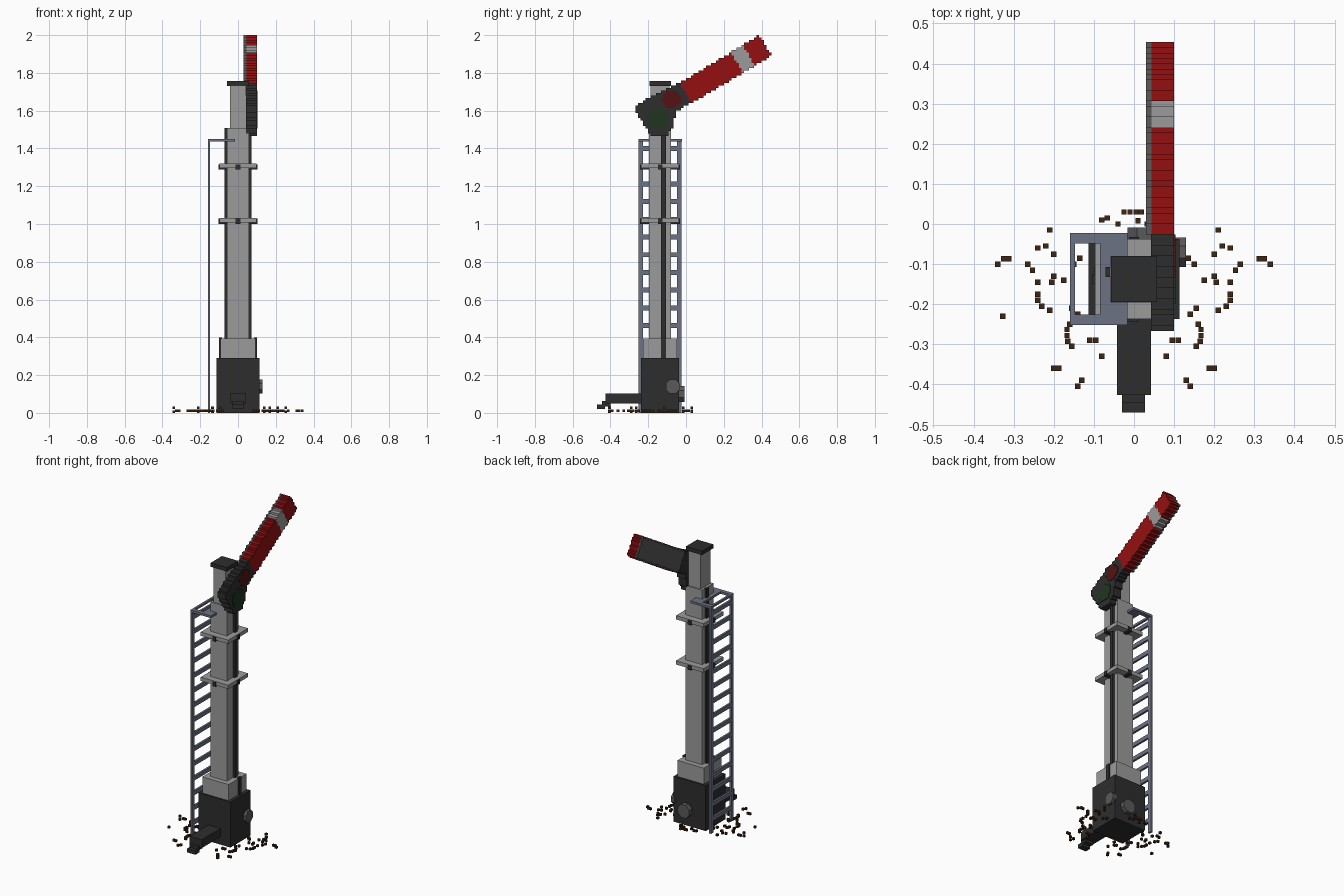
import bpy, bmesh, math
from mathutils import Matrix

cube = bpy.data.objects.get("Cube")
if cube:
    bpy.data.objects.remove(cube, do_unlink=True)

V = 1 / 75      # block size
CY = -0.1375    # post centre in y


def material(name, r, g, b):
    m = bpy.data.materials.new(name)
    m.use_nodes = True
    m.diffuse_color = (r, g, b, 1)
    bsdf = next(n for n in m.node_tree.nodes if n.type == 'BSDF_PRINCIPLED')
    bsdf.inputs["Base Color"].default_value = (r, g, b, 1)
    return m


LIGHT = material("light grey", 0.33, 0.33, 0.33)
DARK = material("dark iron", 0.027, 0.027, 0.027)
MID = material("mid grey", 0.10, 0.10, 0.10)
RED = material("signal red", 0.30, 0.005, 0.005)
STEEL = material("blue grey steel", 0.15, 0.17, 0.23)
RED_GLASS = material("red glass", 0.09, 0.006, 0.006)
GREEN_GLASS = material("green glass", 0.014, 0.036, 0.014)
EARTH = material("brown earth", 0.045, 0.018, 0.006)


def finish(name, bm, mat):
    bmesh.ops.recalc_face_normals(bm, faces=bm.faces)
    mesh = bpy.data.meshes.new(name)
    bm.to_mesh(mesh)
    bm.free()
    mesh.materials.append(mat)
    ob = bpy.data.objects.new(name, mesh)
    bpy.context.collection.objects.link(ob)
    return ob


def boxes(name, mat, items):
    """One object made of boxes given as (x0, x1, y0, y1, z0, z1)."""
    bm = bmesh.new()
    for x0, x1, y0, y1, z0, z1 in items:
        m = Matrix.Translation(((x0 + x1) / 2, (y0 + y1) / 2, (z0 + z1) / 2))
        m = m @ Matrix.Diagonal((x1 - x0, y1 - y0, z1 - z0, 1))
        bmesh.ops.create_cube(bm, size=1, matrix=m)
    return finish(name, bm, mat)


def square(half_x, half_y, z0, z1):
    return (-half_x, half_x, CY - half_y, CY + half_y, z0, z1)


def stepped_plate(name, mat, outline, x0, x1):
    """Extrude a y-z outline along x, with its edge stepped to blocks."""
    left, right = [], []
    z_min = min(p[1] for p in outline)
    z_max = max(p[1] for p in outline)
    for row in range(math.floor(z_min / V), math.ceil(z_max / V)):
        zc = (row + 0.5) * V
        hits = []
        for (ya, za), (yb, zb) in zip(outline, outline[1:] + outline[:1]):
            if (za > zc) != (zb > zc):
                hits.append(ya + (yb - ya) * (zc - za) / (zb - za))
        if not hits:
            continue
        lo, hi = round(min(hits) / V) * V, round(max(hits) / V) * V
        if hi - lo < V / 2:
            continue
        left += [(lo, row * V), (lo, (row + 1) * V)]
        right += [(hi, row * V), (hi, (row + 1) * V)]
    bm = bmesh.new()
    face = bm.faces.new([bm.verts.new((x0, y, z)) for y, z in left + right[::-1]])
    ext = bmesh.ops.extrude_face_region(bm, geom=[face])
    moved = [v for v in ext["geom"] if isinstance(v, bmesh.types.BMVert)]
    bmesh.ops.translate(bm, verts=moved, vec=(x1 - x0, 0, 0))
    bmesh.ops.remove_doubles(bm, verts=bm.verts, dist=1e-5)
    return finish(name, bm, mat)


def circle(y, z, r):
    return [(y + r * math.cos(i * math.pi / 8), z + r * math.sin(i * math.pi / 8))
            for i in range(16)]


def disc(name, mat, centre, r, depth, rotation):
    bm = bmesh.new()
    m = Matrix.Translation(centre) @ rotation @ Matrix.Rotation(math.pi / 8, 4, 'Z')
    bmesh.ops.create_cone(bm, cap_ends=True, segments=8, radius1=r, radius2=r,
                          depth=depth, matrix=m)
    return finish(name, bm, mat)


# Post, from the footing up to the cap
boxes("base_cabinet", DARK, [square(0.113, 0.1, 0, 0.29)])
boxes("post_footing", LIGHT, [square(0.093, 0.09, 0.29, 0.393)])
boxes("lower_post", LIGHT, [square(0.058, 0.058, 0.39, 1.507)])
boxes("upper_post", LIGHT, [square(0.042, 0.05, 1.507, 1.733)])
boxes("post_cap", DARK, [square(0.057, 0.057, 1.731, 1.756)])

# Rods running up both sides
rods = []
for s in (-1, 1):
    for inner, outer, z0, z1 in ((0.05, 0.071, 0.39, 1.507), (0.085, 0.1, 0.29, 0.4)):
        a, b = sorted((s * inner, s * outer))
        rods.append((a, b, -0.132, -0.107, z0, z1))
boxes("side_rods", DARK, rods)

# Clamp bands with a bolt on each face
for n, z in enumerate((1.02, 1.308), 1):
    boxes(f"clamp_band_{n}", LIGHT, [square(0.097, 0.1, z - 0.012, z + 0.012)])
    boxes(f"band_bolts_{n}", DARK, [square(0.103, 0.012, z - 0.02, z + 0.008),
                                    square(0.012, 0.105, z - 0.02, z + 0.008)])

# Ladder and its top frame
rails = [(-0.16, -0.147, y, y + 0.024, 0, 1.45) for y in (-0.252, -0.048)]
boxes("ladder_rails", STEEL, rails)
boxes("ladder_rungs", STEEL, [(-0.16, -0.147, -0.235, -0.04, z - 0.013, z + 0.013)
                              for z in (0.087 + 0.0938 * i for i in range(15))])
boxes("ladder_top_frame", STEEL, [
    (-0.16, -0.147, -0.252, -0.022, 1.436, 1.45),
    (-0.16, -0.016, -0.252, -0.226, 1.436, 1.45),
    (-0.16, -0.016, -0.049, -0.022, 1.436, 1.45),
    (-0.085, -0.016, -0.226, -0.049, 1.436, 1.45)])

# Cable duct at the front
boxes("cable_duct", DARK, [(-0.043, 0.043, -0.427, -0.235, 0.05, 0.103),
                           (-0.03, 0.028, -0.445, -0.40, 0.035, 0.062),
                           (-0.03, 0.028, -0.47, -0.43, 0.02, 0.045)])

# Round covers on the cabinet
disc("side_cover", MID, (0.117, -0.07, 0.14), 0.04, 0.026, Matrix.Rotation(math.pi / 2, 4, 'Y'))
disc("back_cover", MID, (0.025, -0.03, 0.10), 0.045, 0.042, Matrix.Rotation(math.pi / 2, 4, 'X'))

# Signal arm, raised; positions are given along and across it
ANGLE = math.radians(31)
AY, AZ = -0.033, 1.747


def along(t, w):
    return (AY + t * math.cos(ANGLE) + w * math.sin(ANGLE),
            AZ + t * math.sin(ANGLE) - w * math.cos(ANGLE))


def strip(t0, t1):
    return [along(t0, 0), along(t1, 0), along(t1, 0.127), along(t0, 0.127)]


stepped_plate("arm_inner", RED, strip(0, 0.315), 0.044, 0.1)
stepped_plate("arm_stripe", LIGHT, strip(0.315, 0.388), 0.044, 0.1)
stepped_plate("arm_tip", RED, strip(0.388, 0.492), 0.044, 0.1)
stepped_plate("arm_backing", MID, strip(0, 0.492), 0.03, 0.044)

# Lens holder with its two lenses
stepped_plate("lens_holder", DARK, [
    (-0.265, 1.625), (-0.2, 1.667), (-0.1, 1.715), (-0.033, 1.747), (0.03, 1.64),
    (-0.055, 1.595), (-0.07, 1.51), (-0.105, 1.467), (-0.18, 1.467),
    (-0.22, 1.52), (-0.267, 1.595)], 0.042, 0.1)
stepped_plate("red_lens", RED_GLASS, circle(-0.078, 1.66, 0.05), 0.098, 0.103)
stepped_plate("green_lens", GREEN_GLASS, circle(-0.147, 1.555, 0.055), 0.098, 0.103)

# Clods of earth, scattered on both sides
SIDE = [(0.34, -0.1), (0.325, -0.087), (0.312, -0.087), (0.265, -0.1), (0.21, -0.015),
        (0.22, -0.055), (0.24, -0.06), (0.2, -0.075), (0.15, -0.1), (0.135, -0.085),
        (0.2, -0.13), (0.205, -0.145), (0.24, -0.145), (0.253, -0.115), (0.24, -0.175),
        (0.24, -0.19), (0.23, -0.205), (0.175, -0.14), (0.21, -0.215), (0.155, -0.21),
        (0.14, -0.225), (0.16, -0.25), (0.167, -0.263), (0.167, -0.278), (0.165, -0.292),
        (0.155, -0.305), (0.11, -0.29), (0.095, -0.29), (0.08, -0.33), (0.187, -0.36),
        (0.2, -0.36), (0.14, -0.405), (0.13, -0.39)]
BACK = [(-0.08, 0.01), (-0.067, 0.015), (-0.04, 0.0), (-0.025, 0.03), (-0.01, 0.03),
        (0.005, 0.03), (0.018, 0.03), (0.01, 0.008), (0.033, 0.0), (-0.327, -0.23)]
clods = [(s * x, y) for x, y in SIDE for s in (-1, 1)] + BACK
h = V / 2
boxes("earth_clods", EARTH, [(x - h, x + h, y - h, y + h, z, z + V)
                             for i, (x, y) in enumerate(clods)
                             for z in ([0, 0.02] if i % 9 == 0 else [0.004])])
